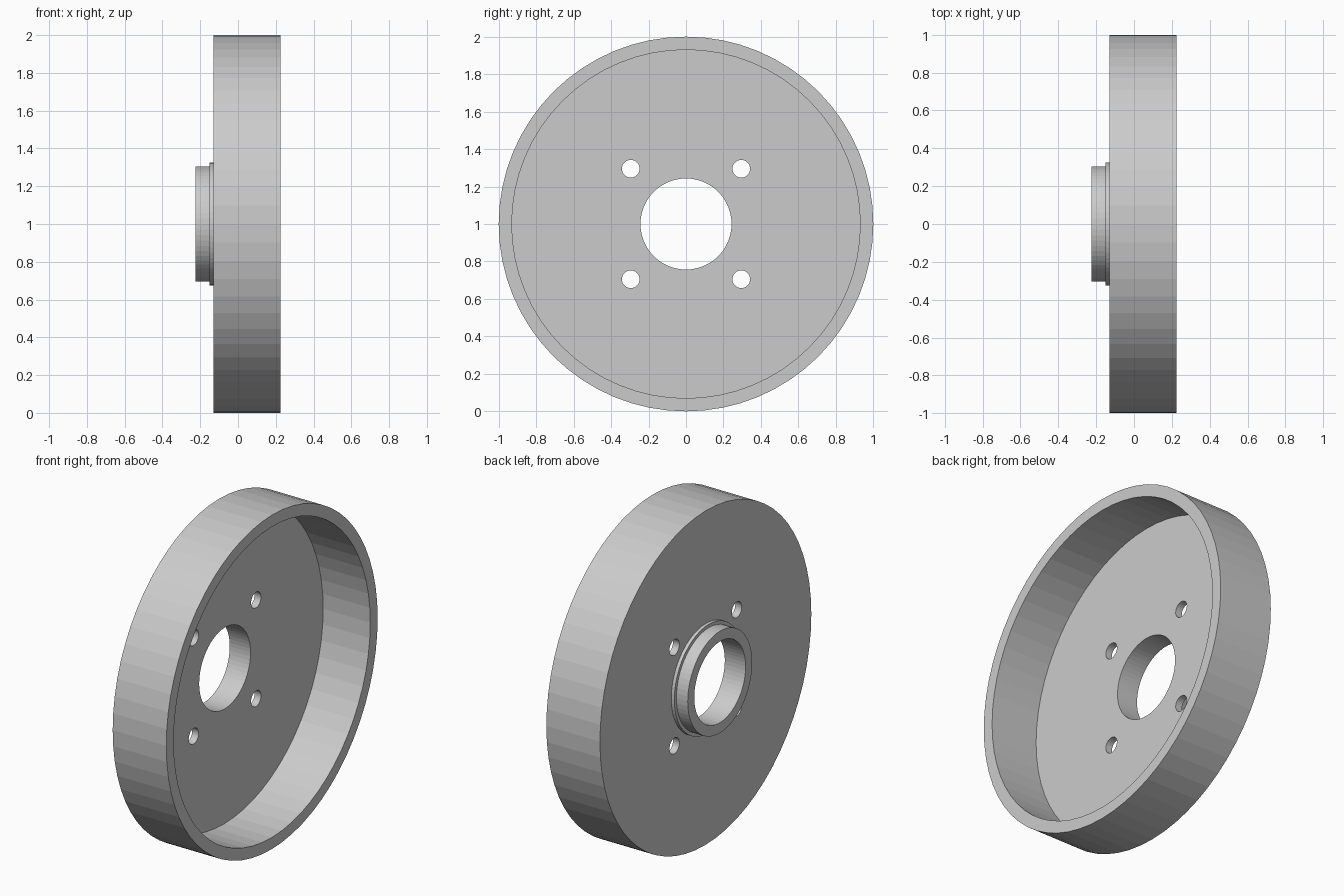
import bpy, bmesh
from math import cos, sin, pi

if "Cube" in bpy.data.objects:
    bpy.data.objects.remove(bpy.data.objects["Cube"])

SEGMENTS = 64
CENTER_Z = 1.0


def lathe_x(name, profile):
    """Spin a closed (x, radius) profile around the wheel axis."""
    bm = bmesh.new()
    rings = []
    for i in range(SEGMENTS):
        a = 2 * pi * i / SEGMENTS
        rings.append([bm.verts.new((x, r * cos(a), CENTER_Z + r * sin(a)))
                      for x, r in profile])
    n = len(profile)
    for i in range(SEGMENTS):
        a, b = rings[i], rings[(i + 1) % SEGMENTS]
        for j in range(n):
            k = (j + 1) % n
            bm.faces.new((a[j], a[k], b[k], b[j]))
    bmesh.ops.recalc_face_normals(bm, faces=bm.faces)
    mesh = bpy.data.meshes.new(name)
    bm.to_mesh(mesh)
    bm.free()
    obj = bpy.data.objects.new(name, mesh)
    bpy.context.collection.objects.link(obj)
    return obj


# Drum: hub sleeve, shoulder, back plate and outer rim in one profile
drum = lathe_x("brake_drum", [
    (-0.225, 0.243), (-0.225, 0.305),   # hub end
    (-0.15, 0.305), (-0.15, 0.325),     # shoulder
    (-0.13, 0.325), (-0.13, 1.0),       # back face
    (0.225, 1.0), (0.225, 0.93),        # rim
    (-0.087, 0.93), (-0.087, 0.243),    # floor and bore
])

# Four bolt holes through the back plate
for y in (-0.295, 0.295):
    for z in (-0.295, 0.295):
        bpy.ops.mesh.primitive_cylinder_add(
            vertices=32, radius=0.047, depth=0.2,
            location=(-0.11, y, CENTER_Z + z), rotation=(0, pi / 2, 0))
        cutter = bpy.context.object
        cutter.name = "bolt_hole_cutter"
        cutter.hide_render = True
        cutter.display_type = 'WIRE'
        hole = drum.modifiers.new("bolt_hole", 'BOOLEAN')
        hole.operation = 'DIFFERENCE'
        hole.solver = 'EXACT'
        hole.object = cutter
